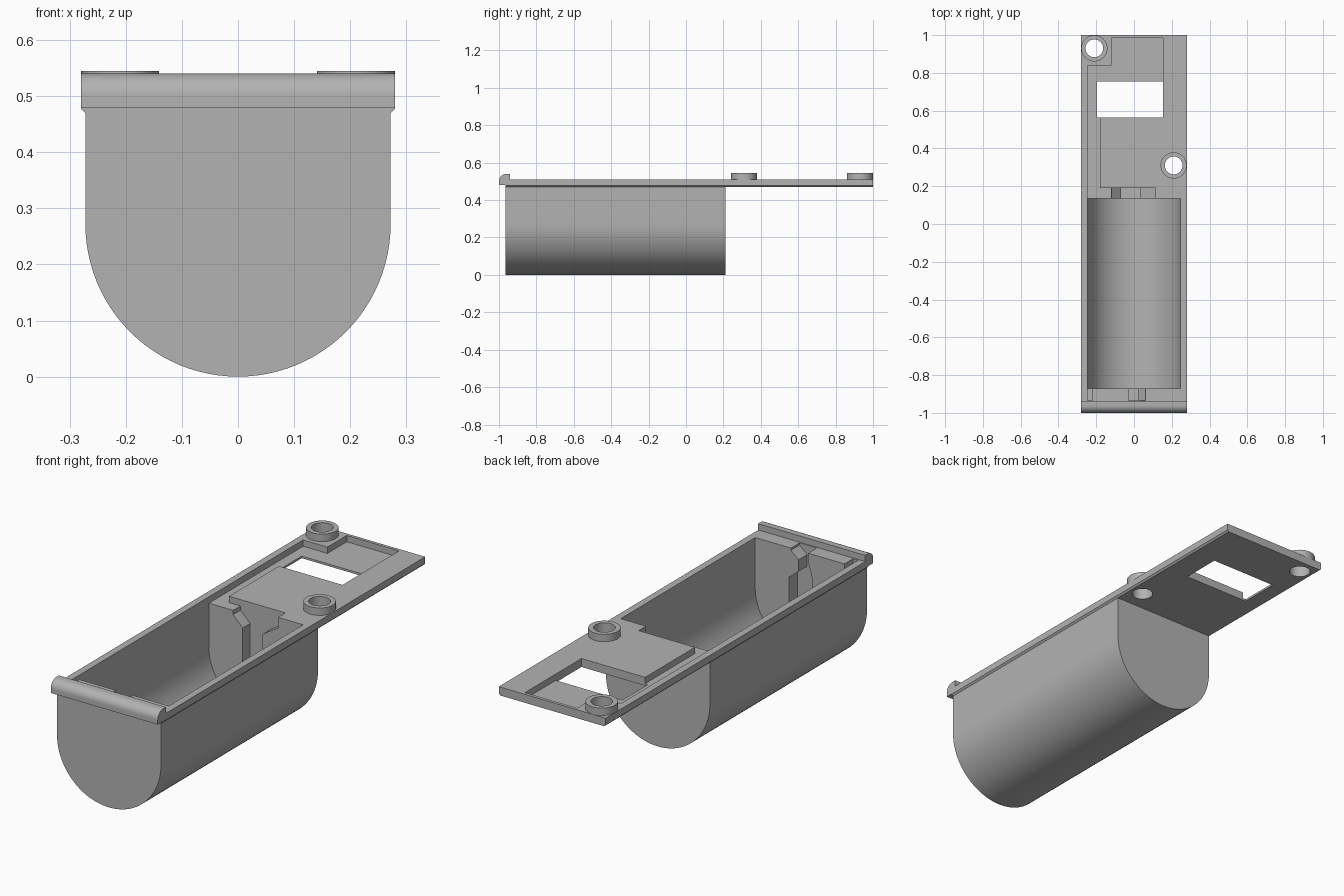
import bpy, bmesh, math
from mathutils import Vector

cube = bpy.data.objects.get("Cube")
if cube:
    bpy.data.objects.remove(cube, do_unlink=True)

grey = bpy.data.materials.new("light_grey_plastic")
grey.use_nodes = True
colour = (0.45, 0.45, 0.45, 1)
grey.diffuse_color = colour
grey.node_tree.nodes["Principled BSDF"].inputs["Base Color"].default_value = colour


def prism(name, profile, start, end, axis="y"):
    """Extrude a flat profile along an axis; profile uses the other two axes in order."""
    place = {"x": lambda a, b, t: (t, a, b),
             "y": lambda a, b, t: (a, t, b),
             "z": lambda a, b, t: (a, b, t)}[axis]
    bm = bmesh.new()
    face = bm.faces.new([bm.verts.new(place(a, b, start)) for a, b in profile])
    out = bmesh.ops.extrude_face_region(bm, geom=[face])
    moved = [v for v in out["geom"] if isinstance(v, bmesh.types.BMVert)]
    bmesh.ops.translate(bm, verts=moved, vec=Vector(place(0, 0, end - start)))
    bmesh.ops.recalc_face_normals(bm, faces=bm.faces)
    mesh = bpy.data.meshes.new(name)
    bm.to_mesh(mesh)
    bm.free()
    mesh.materials.append(grey)
    obj = bpy.data.objects.new(name, mesh)
    bpy.context.collection.objects.link(obj)
    return obj


def arc(cx, cy, r, a0, a1, n):
    return [(cx + r * math.cos(math.radians(a0 + (a1 - a0) * i / n)),
             cy + r * math.sin(math.radians(a0 + (a1 - a0) * i / n))) for i in range(n + 1)]


def circle(cx, cy, r):
    return arc(cx, cy, r, 0, 360, 48)[:-1]


def trough(r, top):
    return [(-r, top)] + arc(0, CENTRE, r, 180, 360, 48) + [(r, top)]


def combine(target, tool, operation="DIFFERENCE"):
    mod = target.modifiers.new("combine", "BOOLEAN")
    mod.operation, mod.object, mod.solver = operation, tool, "EXACT"
    bpy.context.view_layer.update()
    result = target.evaluated_get(bpy.context.evaluated_depsgraph_get())
    mesh = bpy.data.meshes.new_from_object(result)
    target.modifiers.clear()
    target.data = mesh
    bpy.data.objects.remove(tool, do_unlink=True)


CENTRE, TOP, OVER, FLOOR = 0.272, 0.51, 0.7, 0.48

# Rounded tub joined to the long flat plate
body = prism("tub_and_plate", trough(0.272, 0.49), -0.965, 0.21)
plate = prism("plate", [(-0.28, TOP), (-0.28, 0.478), (-0.272, 0.47),
                        (0.272, 0.47), (0.28, 0.478), (0.28, TOP)], -0.965, 1.0)
combine(body, plate, "UNION")

# Main cavity
combine(body, prism("cavity_cutter", trough(0.247, OVER), -0.87, 0.135))

# Contact slot in the back end
combine(body, prism("back_slot_cutter", [
    (-0.12, OVER), (-0.12, 0.46), (-0.07, 0.41), (-0.07, 0.06), (0.035, 0.06),
    (0.035, 0.41), (0.115, 0.46), (0.115, OVER)], 0.1, 0.19))

# Hooked contact slot and wire gap in the front end
combine(body, prism("front_slot_cutter", [
    (-0.03, OVER), (-0.03, 0.47), (-0.05, 0.4), (-0.05, 0.06), (0.07, 0.06),
    (0.07, 0.37), (0.02, 0.41), (0.02, 0.465), (0.06, 0.5), (0.06, OVER)], -0.935, -0.8))
combine(body, prism("wire_gap_cutter", [
    (-0.247, OVER), (-0.247, 0.3), (-0.22, 0.3), (-0.22, OVER)], -0.935, -0.8))

# Shallow recess and wire channel, stepped around the corner boss
combine(body, prism("recess_cutter", [
    (-0.247, 0.1), (-0.12, 0.1), (-0.12, 0.19), (-0.18, 0.19), (-0.18, 0.563),
    (0.153, 0.563), (0.153, 0.985), (-0.12, 0.985), (-0.12, 0.84), (-0.247, 0.84)],
    FLOOR, OVER, "z"))

# Switch window
combine(body, prism("window_cutter", [
    (-0.195, 0.563), (0.153, 0.563), (0.153, 0.755), (-0.195, 0.755)], 0.4, OVER, "z"))

# Screw bosses with through holes
for x, y in ((-0.21, 0.93), (0.21, 0.31)):
    combine(body, prism("boss", circle(x, y, 0.0695), 0.49, 0.545, "z"), "UNION")
    combine(body, prism("hole_cutter", circle(x, y, 0.047), 0.4, OVER, "z"))

# Rounded lip across the front
lip = prism("front_lip", [(-0.94, 0.48), (-0.94, 0.54)]
            + arc(-0.96, 0.5, 0.04, 90, 180, 12) + [(-1.0, 0.48)], -0.28, 0.28, "x")

# Smooth curved walls, crisp edges
for obj in (body, lip):
    bpy.ops.object.select_all(action="DESELECT")
    obj.select_set(True)
    bpy.context.view_layer.objects.active = obj
    bpy.ops.object.shade_smooth_by_angle(angle=math.radians(30))
